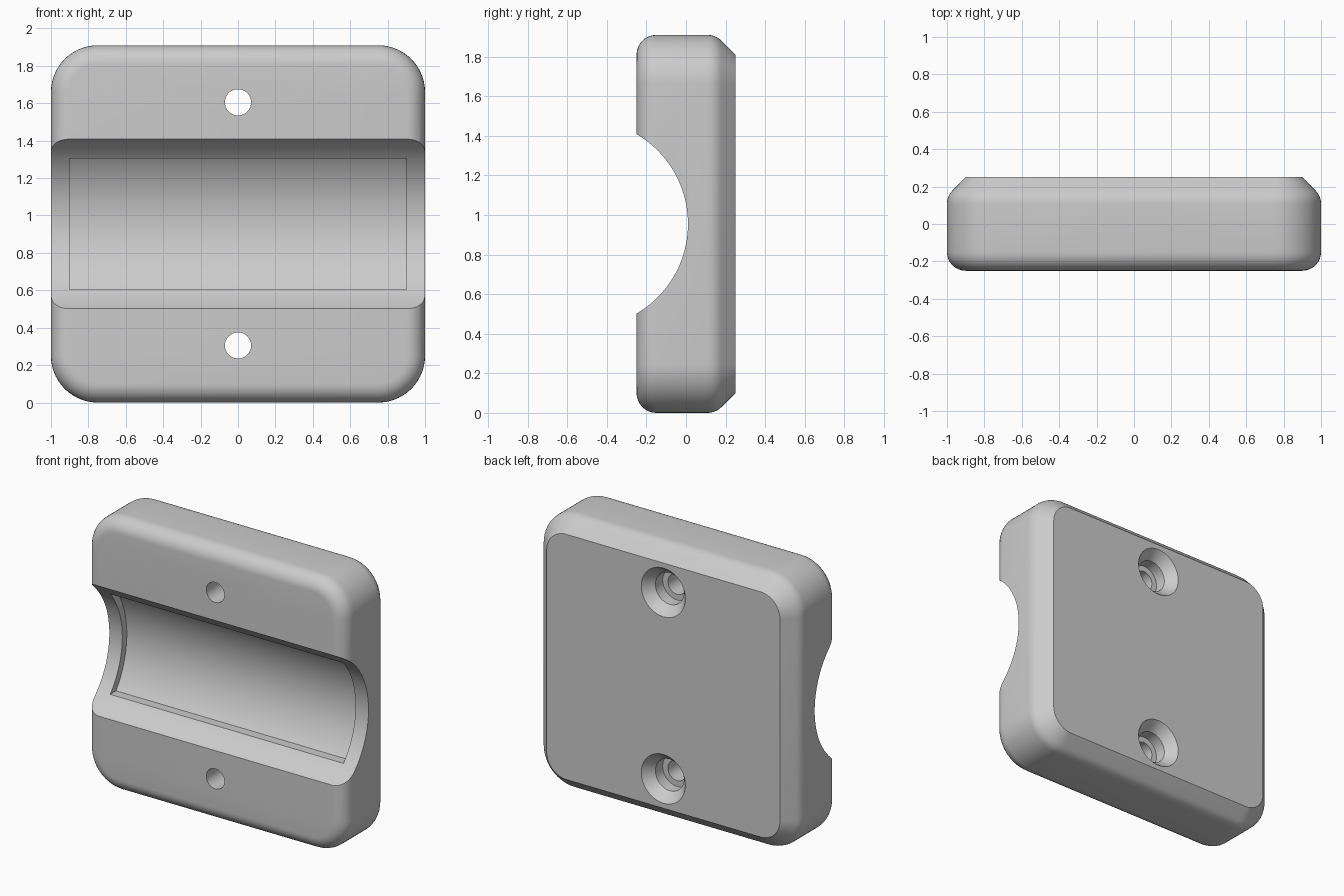
import bpy, bmesh, math
from mathutils import Vector

if "Cube" in bpy.data.objects:
    bpy.data.objects.remove(bpy.data.objects["Cube"], do_unlink=True)

HALF_X, HEIGHT, HALF_Y = 1.0, 1.91, 0.25
MID_Z = HEIGHT / 2
CORNER, ROUND = 0.25, 0.1
GROOVE_R, GROOVE_Y = 0.5255, -0.5155

grey = bpy.data.materials.new("light_grey")
grey.use_nodes = True
colour = (0.6, 0.6, 0.6, 1)
grey.diffuse_color = colour
grey.node_tree.nodes["Principled BSDF"].inputs["Base Color"].default_value = colour


def loft(name, rings):
    """Closed solid skinned through rings of equal point count."""
    bm = bmesh.new()
    loops = [[bm.verts.new(p) for p in ring] for ring in rings]
    n = len(loops[0])
    for a, b in zip(loops, loops[1:]):
        for i in range(n):
            j = (i + 1) % n
            bm.faces.new((a[i], a[j], b[j], b[i]))
    bm.faces.new(loops[0])
    bm.faces.new(loops[-1])
    bmesh.ops.recalc_face_normals(bm, faces=bm.faces)
    mesh = bpy.data.meshes.new(name)
    bm.to_mesh(mesh)
    bm.free()
    obj = bpy.data.objects.new(name, mesh)
    bpy.context.collection.objects.link(obj)
    mesh.materials.append(grey)
    return obj


def rounded_ring(y, inset, steps=14):
    """Rounded rectangle at depth y, shrunk by inset."""
    pts = []
    for quarter, (sx, sz) in enumerate(((1, 1), (-1, 1), (-1, -1), (1, -1))):
        for k in range(steps + 1):
            a = math.pi / 2 * (quarter + k / steps)
            r = CORNER - inset
            pts.append((sx * (HALF_X - CORNER) + r * math.cos(a), y,
                        MID_Z + sz * (MID_Z - CORNER) + r * math.sin(a)))
    return pts


def turned(name, z, profile, segments=48):
    """Solid of revolution about a y-directed axis, profile of (y, radius)."""
    angles = [2 * math.pi * k / segments for k in range(segments)]
    return loft(name, [[(r * math.cos(a), y, z + r * math.sin(a)) for a in angles]
                       for y, r in profile])


def across(name, half_width, outline):
    """Prism along x from an outline of (y, z)."""
    return loft(name, [[(x, y, z) for y, z in outline] for x in (-half_width, half_width)])


def groove_arc(radius, half_angle, steps):
    return [(GROOVE_Y + radius * math.cos(a), MID_Z + radius * math.sin(a))
            for a in (half_angle * (2 * k / steps - 1) for k in range(steps + 1))]


# Block: rounded front edge, softened chamfer on the back edge
profile = []
for k in range(9):
    a = math.pi / 2 * k / 8
    profile.append((-HALF_Y + ROUND * (1 - math.sin(a)), ROUND * (1 - math.cos(a))))
profile.reverse()
bend_y = HALF_Y - ROUND * math.sqrt(2)
for k in range(6):
    a = math.pi / 4 * k / 5
    profile.append((bend_y + ROUND * math.sin(a), ROUND * (1 - math.cos(a))))
profile.append((HALF_Y, ROUND))
block = loft("clamp_block", [rounded_ring(y, d) for y, d in profile])

# Cutters: tube groove, shallow liner pocket, two stepped screw holes
pocket_r = GROOVE_R + 0.05
pocket = groove_arc(pocket_r, math.asin(0.35 / pocket_r), 40)
pocket += [(GROOVE_Y, MID_Z + 0.35), (GROOVE_Y, MID_Z - 0.35)]
cutters = [across("groove_cutter", 1.2, groove_arc(GROOVE_R, math.pi, 128)[:-1]),
           across("pocket_cutter", 0.9, pocket)]
screw = [(-0.4, 0.07), (0.1, 0.07), (0.1, 0.11), (0.18, 0.11), (0.25, 0.17), (0.3, 0.17)]
for side in (-1, 1):
    cutters.append(turned("screw_hole_cutter", MID_Z + side * 0.65, screw))

bpy.ops.object.select_all(action='DESELECT')
block.select_set(True)
bpy.context.view_layer.objects.active = block
for cutter in cutters:
    mod = block.modifiers.new("cut", 'BOOLEAN')
    mod.operation = 'DIFFERENCE'
    mod.solver = 'EXACT'
    mod.object = cutter
    bpy.ops.object.modifier_apply(modifier=mod.name)
    bpy.data.objects.remove(cutter, do_unlink=True)

bpy.ops.object.shade_smooth_by_angle(angle=math.radians(30))
